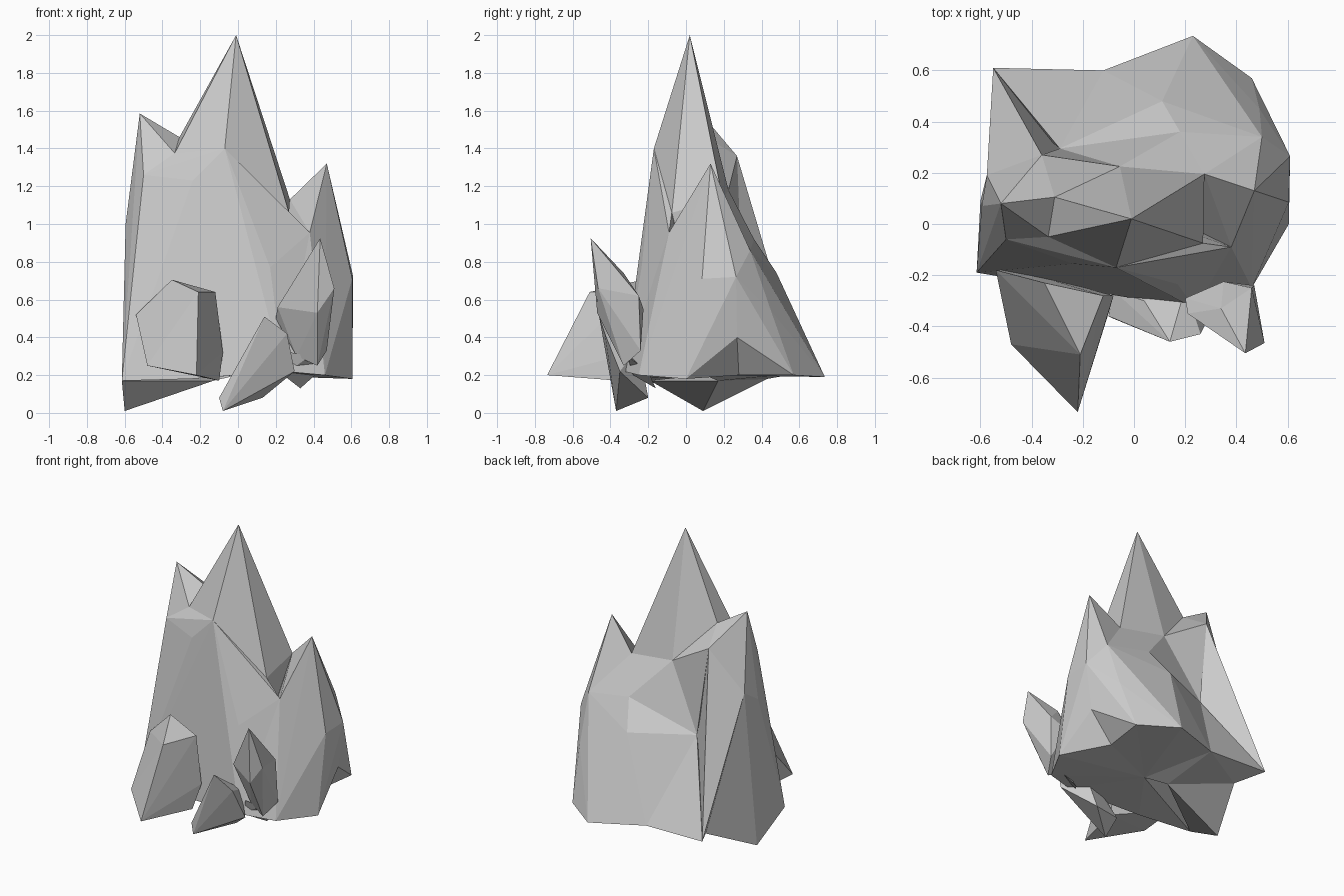
import bpy
import bmesh
from mathutils import Vector

cube = bpy.data.objects.get("Cube")
if cube:
    bpy.data.objects.remove(cube, do_unlink=True)

# Single stone colour
stone = bpy.data.materials.new("grey_stone")
stone.use_nodes = True
grey = (0.6, 0.6, 0.6, 1)
stone.diffuse_color = grey
stone.node_tree.nodes["Principled BSDF"].inputs["Base Color"].default_value = grey
stone.node_tree.nodes["Principled BSDF"].inputs["Roughness"].default_value = 0.9


def shard(name, *corners):
    """Flat-faced rock: the convex skin around a few corner points."""
    bm = bmesh.new()
    verts = [bm.verts.new(Vector(c)) for c in corners]
    result = bmesh.ops.convex_hull(bm, input=verts)
    unused = {v for v in result["geom_interior"] + result["geom_unused"]
              if isinstance(v, bmesh.types.BMVert)}
    bmesh.ops.delete(bm, geom=list(unused), context="VERTS")
    bmesh.ops.recalc_face_normals(bm, faces=bm.faces)
    mesh = bpy.data.meshes.new(name)
    bm.to_mesh(mesh)
    bm.free()
    mesh.materials.append(stone)
    obj = bpy.data.objects.new(name, mesh)
    bpy.context.scene.collection.objects.link(obj)
    return obj


def fuse(base, parts):
    """Weld overlapping shards into one skin and drop the pieces."""
    for part in parts:
        mod = base.modifiers.new("weld_" + part.name, "BOOLEAN")
        mod.operation = "UNION"
        mod.solver = "EXACT"
        mod.object = part
    bpy.context.view_layer.update()
    graph = bpy.context.evaluated_depsgraph_get()
    welded = bpy.data.meshes.new_from_object(base.evaluated_get(graph))
    base.modifiers.clear()
    base.data = welded
    for part in parts:
        bpy.data.objects.remove(part, do_unlink=True)


# Corners shared between neighbouring shards
summit = (-.01, .02, 2)
left_tip = (-.52, .08, 1.585)
right_tip = (.47, .13, 1.32)
saddle_back = (-.31, .105, 1.46)
saddle_front = (-.335, -.05, 1.375)
front_brow = (-.07, -.17, 1.4)
left_shoulder = (-.5, -.06, 1.26)
left_ridge = (-.36, .27, 1.36)
left_rear_hip = (-.575, .19, 1.08)
rear_notch = (-.055, .225, 1.18)
rear_hollow = (-.29, .295, .76)
rear_step = (.18, .36, .92)
rear_knee = (.11, .48, .74)
right_notch = (.275, .195, 1.13)
right_gully = (.27, -.075, 1.06)
right_brow = (.38, -.09, .955)
right_back = (.5, .34, .86)
right_rear_hip = (.49, .45, .54)
right_shoulder = (.61, .265, .72)
right_ankle = (.57, .27, .4)
right_arch = (.42, .28, .2)
front_hollow = (.17, -.235, .77)
left_foot = (-.615, -.19, .17)
left_root = (-.6, .09, .01)
left_dent = (-.45, .43, .18)
right_foot = (.605, 0, .18)
rear_left_foot = (-.55, .61, .22)
rear_middle_foot = (-.12, .6, .21)
rear_right_foot = (.46, .57, .2)
front_foot = (.24, -.33, .22)
front_right_foot = (.46, -.25, .2)
core = (0, .1, .2)
left_core = (-.13, .17, .17)
heart = (-.1, .08, .8)

# Tall middle spire
main_rock = shard(
    "main_rock", summit, saddle_back, saddle_front, front_brow, rear_notch,
    right_notch, right_gully, (-.25, .1, .4), (.2, .1, .4), (-.05, -.15, .4))

# Broad front wall and the ledge beside it
front_wall = shard(
    "front_wall", front_brow, saddle_front, left_shoulder, front_hollow,
    left_foot, front_foot, core, heart,
    (-.24, -.155, 1.23), (-.25, -.25, .18))
front_ledge = shard(
    "front_ledge", front_brow, right_gully, right_brow, front_hollow,
    front_foot, core, heart)

# Left spire, its long rear fin, and the web behind it
left_spire = shard(
    "left_spire", left_tip, left_shoulder, saddle_front, saddle_back,
    left_ridge, left_rear_hip, left_foot, left_root, left_core, left_dent,
    (-.595, .07, 1))
left_fin = shard(
    "left_fin", left_ridge, left_rear_hip, rear_left_foot, left_dent,
    left_core, heart)
left_web = shard(
    "left_web", left_ridge, saddle_back, rear_notch, rear_hollow, heart)

# Right spire, front and rear halves over an arched foot
right_spire = shard(
    "right_spire", right_tip, right_brow, right_notch, right_back,
    right_shoulder, right_ankle, right_foot, right_arch, front_right_foot,
    front_foot, core, (.605, .085, .71))
right_flank = shard(
    "right_flank", right_tip, right_notch, right_back, right_rear_hip,
    right_shoulder, right_ankle, right_arch, rear_right_foot, core)

# Rear faces, stepping down around the hollow
rear_slope = shard(
    "rear_slope", right_notch, rear_step, rear_knee, right_back,
    right_rear_hip, rear_right_foot, rear_middle_foot, core,
    (.23, .735, .19))
rear_saddle = shard(
    "rear_saddle", rear_notch, right_notch, rear_step, core, heart)
rear_upper = shard(
    "rear_upper", rear_notch, rear_step, rear_hollow, core, heart)
rear_bench = shard(
    "rear_bench", rear_step, rear_knee, rear_hollow, core, heart)
rear_panel = shard(
    "rear_panel", rear_hollow, rear_knee, rear_middle_foot, left_core, core)
rear_corner = shard(
    "rear_corner", rear_hollow, rear_middle_foot, rear_left_foot,
    left_core, left_dent)

fuse(main_rock, [front_wall, front_ledge, left_spire, left_fin, left_web,
                 right_spire, right_flank, rear_slope, rear_saddle,
                 rear_upper, rear_bench, rear_panel, rear_corner])

# Loose rocks leaning on the front
shard("front_left_rock",
      (-.35, -.23, .705), (-.21, -.51, .64), (-.12, -.28, .64),
      (-.54, -.18, .52), (-.48, -.47, .25), (-.22, -.735, .2),
      (-.32, -.6, .22), (-.1, -.35, .17), (-.08, -.28, .32), (-.45, -.18, .25))

shard("front_right_rock",
      (.435, -.505, .925), (.51, -.465, .66), (.34, -.33, .74),
      (.35, -.225, .55), (.46, -.25, .62), (.2, -.29, .5), (.21, -.35, .56),
      (.42, -.33, .25), (.47, -.24, .33), (.31, -.3, .3), (.42, -.47, .53))

shard("front_middle_rock",
      (.14, -.46, .51), (.26, -.43, .42), (.3, -.35, .22),
      (-.08, -.37, .01), (-.1, -.36, .08), (-.08, -.26, .1),
      (.13, -.2, .08), (.04, -.3, .3), (.2, -.25, .35))

shard("small_wedge_rock",
      (.33, -.16, .13), (.43, -.2, .22), (.24, -.28, .2),
      (.38, -.31, .3), (.28, -.32, .32))
